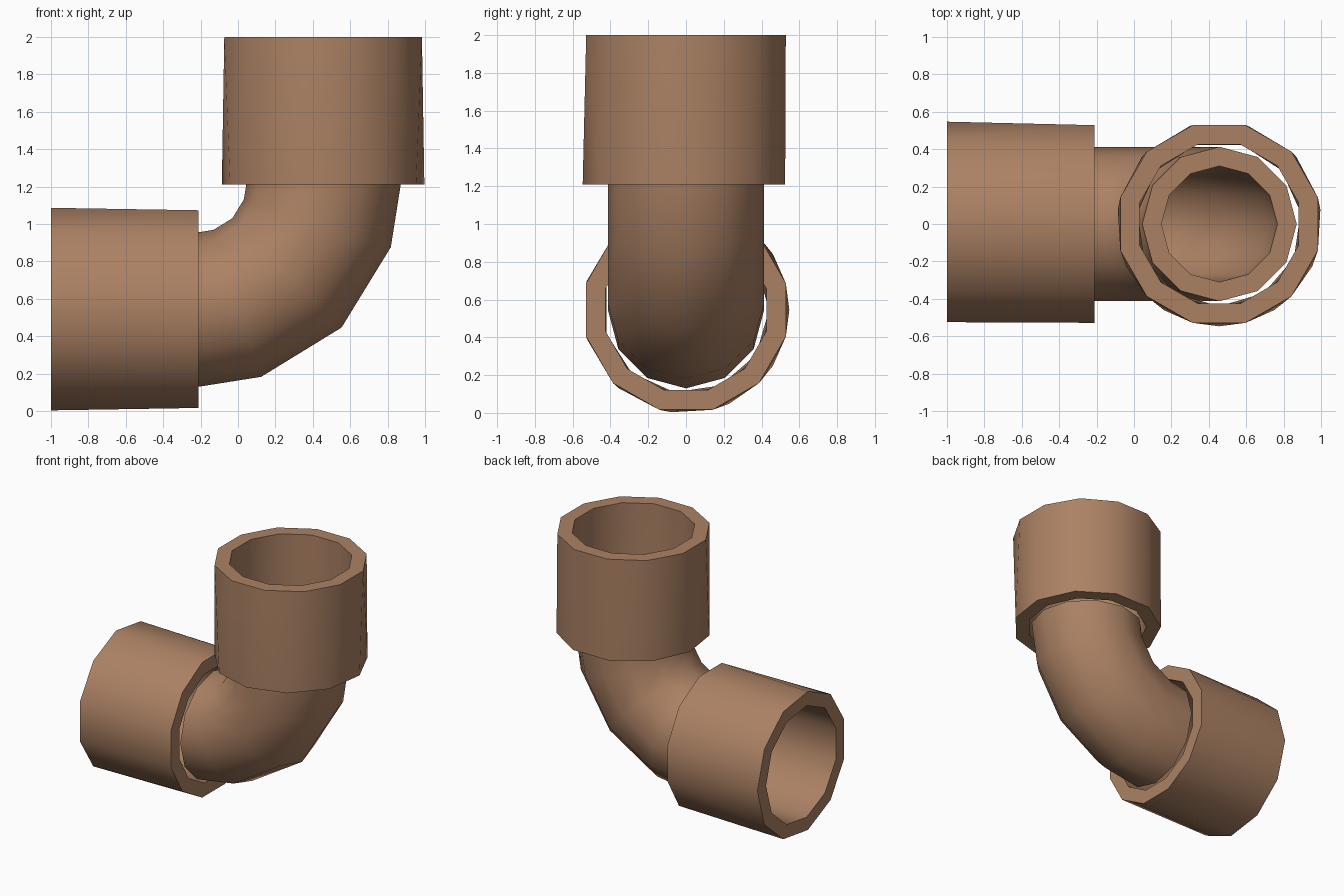
import bpy
import bmesh
from math import cos, sin, pi, radians
from mathutils import Vector

cube = bpy.data.objects.get("Cube")
if cube:
    bpy.data.objects.remove(cube, do_unlink=True)

clay = bpy.data.materials.new("clay_brown")
clay.use_nodes = True
clay.diffuse_color = (0.41, 0.222, 0.127, 1)
clay.node_tree.nodes["Principled BSDF"].inputs["Base Color"].default_value = clay.diffuse_color

Y = Vector((0, 1, 0))


def ring(bm, center, across, radius, count, start=0.0):
    """Polygon ring in the plane of 'across' and the y axis."""
    return [bm.verts.new(center + radius * (cos(start + 2 * pi * i / count) * across
                                            + sin(start + 2 * pi * i / count) * Y))
            for i in range(count)]


def join(bm, a, b, a0=0.0, b0=0.0):
    """Skin two rings; rings with unequal counts are zipped by angle."""
    na, nb = len(a), len(b)
    if na == nb:
        for i in range(na):
            bm.faces.new((a[i], a[(i + 1) % na], b[(i + 1) % nb], b[i]))
        return
    i = j = 0
    while i < na or j < nb:
        next_a = a0 + 2 * pi * (i + 1) / na
        next_b = b0 + 2 * pi * (j + 1) / nb
        if j >= nb or (i < na and next_a <= next_b):
            bm.faces.new((a[i % na], a[(i + 1) % na], b[j % nb]))
            i += 1
        else:
            bm.faces.new((a[i % na], b[(j + 1) % nb], b[j % nb]))
            j += 1


def finish(name, bm):
    bmesh.ops.recalc_face_normals(bm, faces=bm.faces)
    mesh = bpy.data.meshes.new(name)
    bm.to_mesh(mesh)
    bm.free()
    mesh.materials.append(clay)
    obj = bpy.data.objects.new(name, mesh)
    bpy.context.collection.objects.link(obj)
    bpy.ops.object.select_all(action='DESELECT')
    obj.select_set(True)
    bpy.context.view_layer.objects.active = obj
    bpy.ops.object.shade_smooth_by_angle(angle=radians(45))


def collar(name, end12, end11, across, tip):
    """Thick sleeve: twelve sides at one end, eleven at the other."""
    bm = bmesh.new()
    s12 = pi / 12
    # an eleven-gon corner points along tip (+y or -y)
    s11 = (tip * pi / 2) % (2 * pi / 11)
    outer = (ring(bm, end12, across, 0.547, 12, s12), ring(bm, end11, across, 0.547, 11, s11))
    inner = (ring(bm, end12, across, 0.44, 12, s12), ring(bm, end11, across, 0.44, 11, s11))
    for wall in (outer, inner):
        join(bm, wall[0], wall[1], s12, s11)
    for k in range(2):
        join(bm, outer[k], inner[k])
    finish(name, bm)


collar("upper_collar", Vector((0.455, 0, 2)), Vector((0.455, 0, 1.21)), Vector((1, 0, 0)), -1)
collar("side_collar", Vector((-0.21, 0, 0.545)), Vector((-1, 0, 0.545)), Vector((0, 0, 1)), 1)

# Bent pipe: outer and inner walls swept through a quarter turn
bm = bmesh.new()
pivot = Vector((-0.21, 0, 1.21))
walls = []
for radius in (0.413, 0.31):
    rings = []
    for angle in (0, 18, 45, 72, 90):
        out = Vector((sin(radians(angle)), 0, -cos(radians(angle))))
        rings.append(ring(bm, pivot + 0.667 * out, out, radius, 12))
    for a, b in zip(rings, rings[1:]):
        join(bm, a, b)
    walls.append(rings)
for end in (0, -1):
    join(bm, walls[0][end], walls[1][end])
finish("elbow_pipe", bm)
